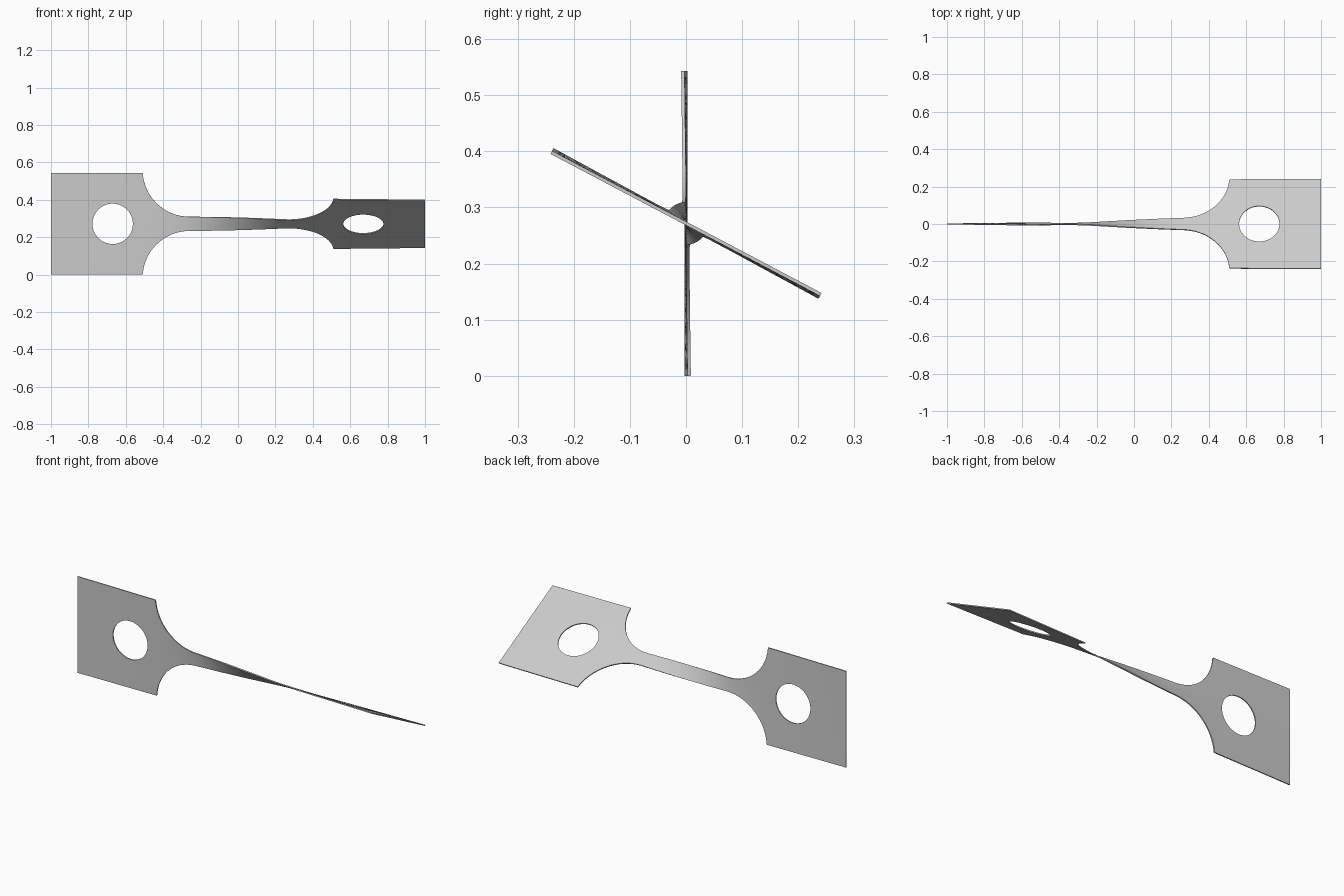
import bpy, bmesh, math
from mathutils import Vector

cube = bpy.data.objects.get("Cube")
if cube:
    bpy.data.objects.remove(cube)

HALF, ROOT, RADIUS = 0.2715, 0.51, 0.25   # head half width, head root, fillet radius
HOLE_X, HOLE_R, MID_Z = 0.67, 0.108, 0.2715
THICK, SEGS, RINGS = 0.006, 24, 5

# Twist in degrees from the middle outwards, the same both ways
TWIST = [(0, 0), (0.25, 23.2), (0.3, 26), (0.36, 28), (0.42, 29.1), (0.51, 29.9), (1, 31.1)]


def twist(x):
    d = abs(x)
    for (x0, a0), (x1, a1) in zip(TWIST, TWIST[1:]):
        if d <= x1 + 1e-4:
            a = a0 + (a1 - a0) * (d - x0) / (x1 - x0)
            break
    return math.radians(31.1 + math.copysign(a, x))


bm = bmesh.new()


def skin(rows, closed=False):
    """Join neighbouring rows of flat (x, h) points with quads."""
    grid = [[bm.verts.new((x, 0, h)) for x, h in row] for row in rows]
    for a, b in zip(grid, grid[1:]):
        n = len(a)
        for i in range(n if closed else n - 1):
            j = (i + 1) % n
            bm.faces.new((a[i], a[j], b[j], b[i]))


def column(x, half):
    return [(x, half * (2 * i / SEGS - 1)) for i in range(SEGS + 1)]


# Slender neck with a concave fillet at each end
drop = HALF + 0.0165 - RADIUS
fillet = []
for i in range(19):
    t = math.radians(90) * i / 18
    fillet.append((0.26 + RADIUS * math.sin(t), min(HALF, drop + RADIUS * (1 - math.cos(t)))))
fillet[-1] = (ROOT, HALF)
neck = [(0.26 * i / 14, drop) for i in range(14)]
side = neck + fillet
skin([column(-x, h) for x, h in reversed(side[1:])] + [column(x, h) for x, h in side])

# Square heads, ringed around a round hole
corners = [(ROOT, -HALF), (ROOT, HALF), (1, HALF), (1, -HALF)]
rim = []
for k, (x0, h0) in enumerate(corners):
    x1, h1 = corners[(k + 1) % 4]
    rim += [(x0 + (x1 - x0) * i / SEGS, h0 + (h1 - h0) * i / SEGS) for i in range(SEGS)]
for sign in (-1, 1):
    rows = []
    for r in range(RINGS + 1):
        f, row = r / RINGS, []
        for x, h in rim:
            edge = Vector((x - HOLE_X, h))
            p = edge.lerp(edge.normalized() * HOLE_R, f)
            row.append((sign * (HOLE_X + p.x), p.y))
        rows.append(row)
    skin(rows, closed=True)

# Weld the sections and twist the strip about its length
bmesh.ops.remove_doubles(bm, verts=bm.verts, dist=0.0005)
for v in bm.verts:
    a, h = twist(v.co.x), v.co.z
    v.co.y, v.co.z = -h * math.sin(a), MID_Z + h * math.cos(a)
bmesh.ops.recalc_face_normals(bm, faces=bm.faces)

mesh = bpy.data.meshes.new("twisted_strip")
bm.to_mesh(mesh)
bm.free()
strip = bpy.data.objects.new("twisted_strip", mesh)
bpy.context.collection.objects.link(strip)

# Plain grey metal
GREY = (0.6, 0.6, 0.6, 1)
mat = bpy.data.materials.new("grey_metal")
mat.use_nodes = True
mat.diffuse_color = GREY
mat.node_tree.nodes["Principled BSDF"].inputs["Base Color"].default_value = GREY
mesh.materials.append(mat)

# Sheet thickness and shading
bpy.context.view_layer.objects.active = strip
strip.select_set(True)
solid = strip.modifiers.new("thickness", 'SOLIDIFY')
solid.thickness = THICK
solid.offset = 0
bpy.ops.object.modifier_apply(modifier=solid.name)
bpy.ops.object.shade_smooth_by_angle(angle=math.radians(30))
